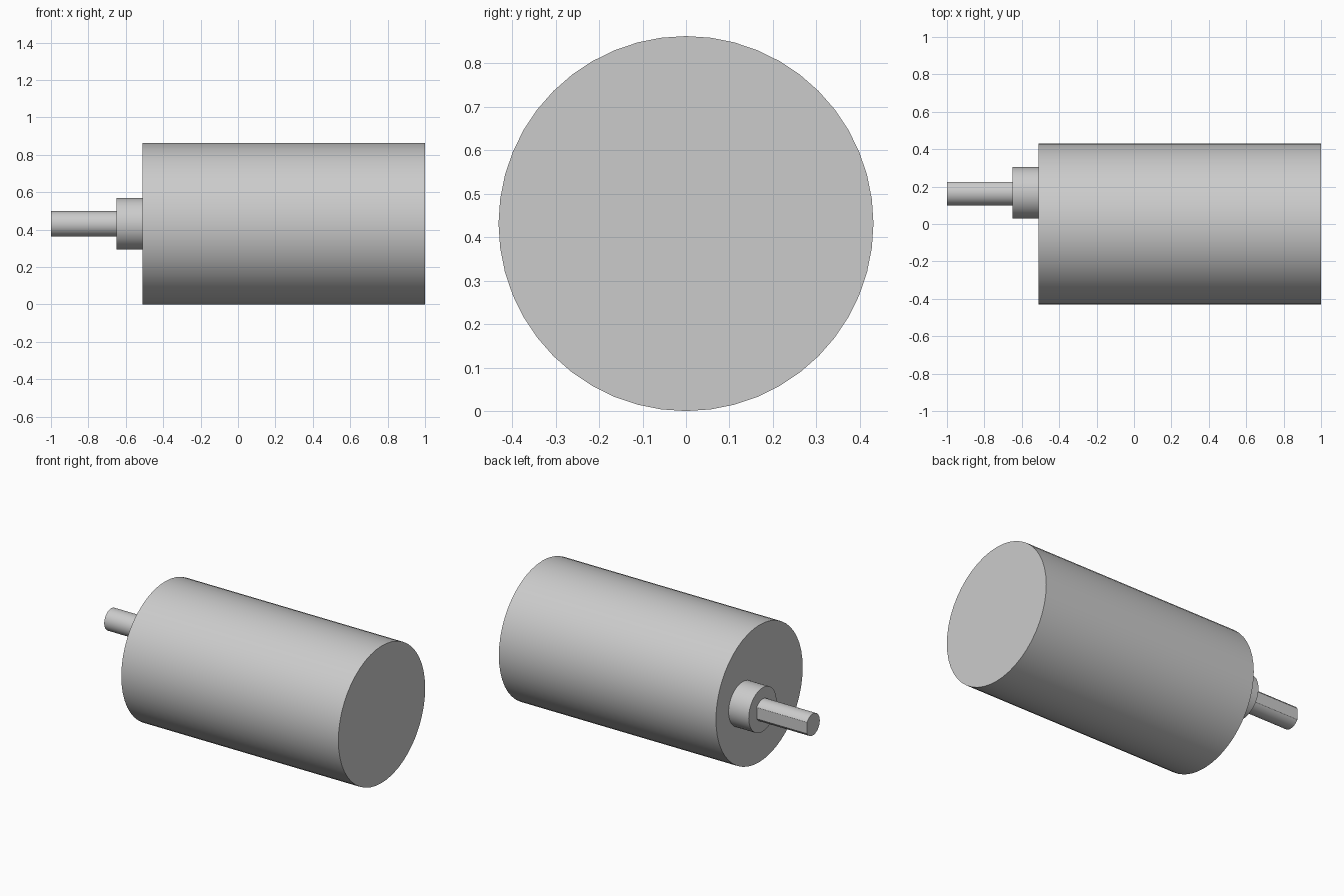
import bpy, bmesh, math

cube = bpy.data.objects.get("Cube")
if cube:
    bpy.data.objects.remove(cube, do_unlink=True)

# Single grey finish
grey = bpy.data.materials.new("light grey metal")
grey.use_nodes = True
grey.diffuse_color = (0.6, 0.6, 0.6, 1)
grey.node_tree.nodes["Principled BSDF"].inputs["Base Color"].default_value = (0.6, 0.6, 0.6, 1)

AXIS_Z = 0.431


def rod(name, x0, x1, radius, y=0.0, flat=None, segments=48):
    """Capped cylinder along x, with an optional flat on its +y side."""
    half = math.acos(flat / radius) if flat else 0
    if flat:
        angles = [half + (2 * math.pi - 2 * half) * i / segments for i in range(segments + 1)]
    else:
        angles = [2 * math.pi * i / segments for i in range(segments)]
    bm = bmesh.new()
    ring = [bm.verts.new((x0, y + radius * math.cos(a), AXIS_Z + radius * math.sin(a)))
            for a in angles]
    cap = bm.faces.new(ring)
    extruded = bmesh.ops.extrude_face_region(bm, geom=[cap], use_keep_orig=True)
    moved = [v for v in extruded["geom"] if isinstance(v, bmesh.types.BMVert)]
    bmesh.ops.translate(bm, vec=(x1 - x0, 0, 0), verts=moved)
    bmesh.ops.recalc_face_normals(bm, faces=bm.faces)
    mesh = bpy.data.meshes.new(name)
    bm.to_mesh(mesh)
    bm.free()
    mesh.materials.append(grey)
    obj = bpy.data.objects.new(name, mesh)
    bpy.context.collection.objects.link(obj)
    bpy.ops.object.select_all(action="DESELECT")
    obj.select_set(True)
    bpy.context.view_layer.objects.active = obj
    bpy.ops.object.shade_smooth_by_angle(angle=math.radians(20))
    return obj


# Main housing, offset collar and D-shaped output shaft
rod("motor_body", -0.51, 1.0, 0.431)
rod("shaft_collar", -0.65, -0.51, 0.138, y=0.167)
rod("output_shaft", -1.0, -0.65, 0.068, y=0.167, flat=0.058)
